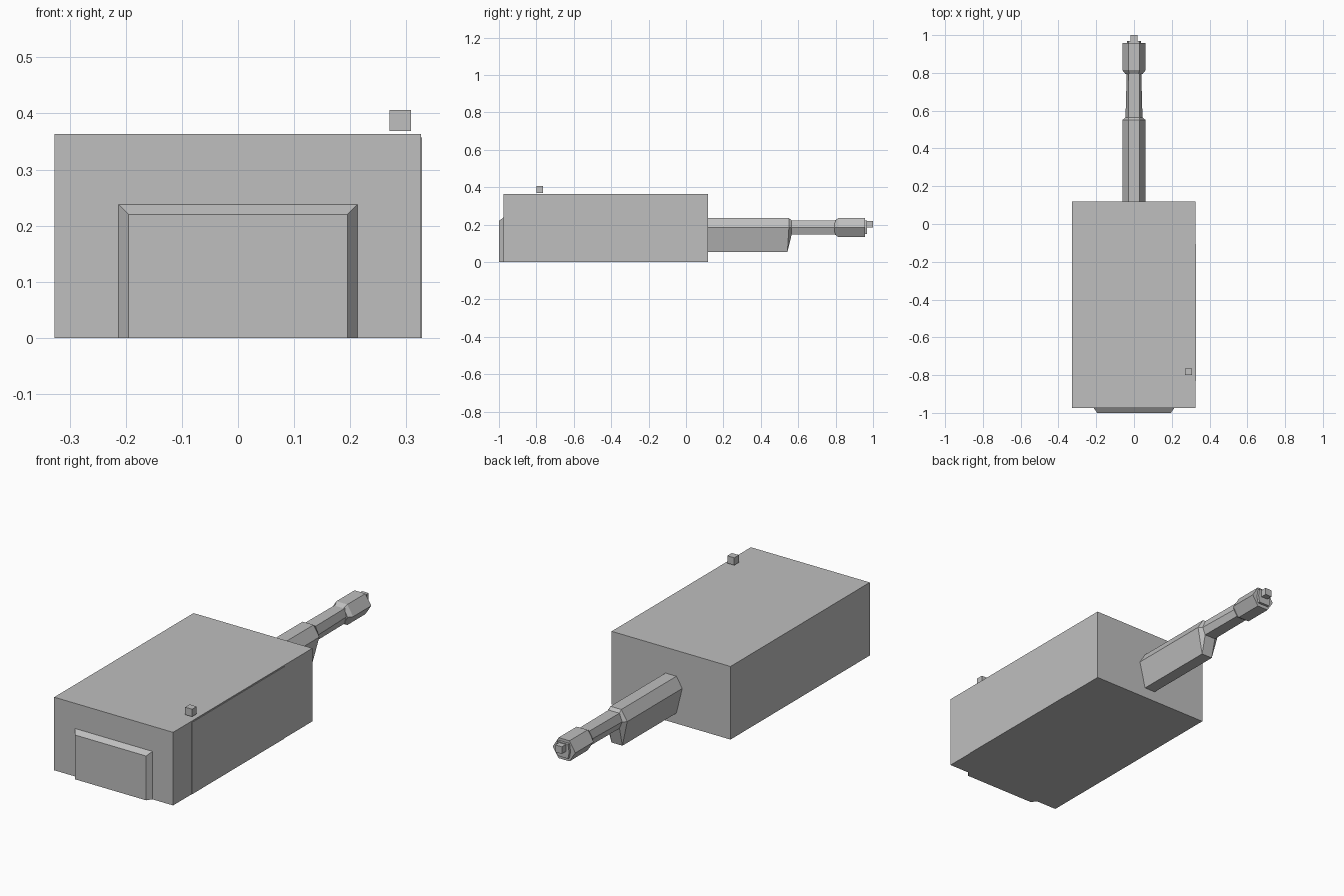
import bpy
import bmesh

cube = bpy.data.objects.get("Cube")
if cube:
    bpy.data.objects.remove(cube, do_unlink=True)

grey = bpy.data.materials.new("plain_grey")
grey.use_nodes = True
grey.diffuse_color = (0.52, 0.52, 0.52, 1)
grey.node_tree.nodes["Principled BSDF"].inputs["Base Color"].default_value = grey.diffuse_color


def loft(name, rings):
    """Skin a closed solid through rings that have equal point counts."""
    bm = bmesh.new()
    loops = [[bm.verts.new(p) for p in ring] for ring in rings]
    count = len(loops[0])
    for a, b in zip(loops, loops[1:]):
        for i in range(count):
            j = (i + 1) % count
            bm.faces.new((a[i], a[j], b[j], b[i]))
    bm.faces.new(loops[0])
    bm.faces.new(loops[-1])
    bmesh.ops.recalc_face_normals(bm, faces=bm.faces)
    mesh = bpy.data.meshes.new(name)
    bm.to_mesh(mesh)
    bm.free()
    mesh.materials.append(grey)
    obj = bpy.data.objects.new(name, mesh)
    bpy.context.collection.objects.link(obj)
    return obj


def rect(y, x0, x1, z0, z1):
    return [(x0, y, z0), (x1, y, z0), (x1, y, z1), (x0, y, z1)]


def box(name, x0, x1, y0, y1, z0, z1):
    return loft(name, [rect(y0, x0, x1, z0, z1), rect(y1, x0, x1, z0, z1)])


def hexagon(y, wide, flat, bottom, middle, top, lean=0):
    """Hexagon with flat top and bottom; lean shifts the bottom along y."""
    return [(-flat, y + lean, bottom), (flat, y + lean, bottom), (wide, y, middle),
            (flat, y, top), (-flat, y, top), (-wide, y, middle)]


# Main block with a thin panel on its left side
box("body", -0.327, 0.326, -0.975, 0.118, 0, 0.363)
box("side_panel", 0.32, 0.328, -0.83, -0.105, 0, 0.357)

# Bevelled front plate standing on the ground
loft("front_plate", [rect(-0.97, -0.213, 0.213, 0, 0.238),
                     rect(-0.975, -0.213, 0.213, 0, 0.238),
                     rect(-1.0, -0.195, 0.195, 0, 0.22)])

# Small cube hovering over the roof
box("roof_cube", 0.27, 0.308, -0.80, -0.764, 0.369, 0.406)

# Deep sleeve narrowing into a slim barrel
loft("barrel", [hexagon(0.10, 0.062, 0.03, 0.052, 0.183, 0.235),
                hexagon(0.55, 0.062, 0.03, 0.052, 0.183, 0.235, -0.008),
                hexagon(0.565, 0.045, 0.03, 0.147, 0.183, 0.222),
                hexagon(0.81, 0.038, 0.028, 0.147, 0.183, 0.222)])

# Wider muzzle with chamfered rear and stepped end
loft("muzzle", [hexagon(0.795, 0.046, 0.024, 0.147, 0.183, 0.222),
                hexagon(0.815, 0.062, 0.03, 0.133, 0.183, 0.235),
                hexagon(0.957, 0.062, 0.03, 0.133, 0.183, 0.235)])
loft("muzzle_step", [hexagon(y, 0.036, 0.03, 0.15, 0.183, 0.222)
                     for y in (0.95, 0.969)])
box("muzzle_tip", -0.018, 0.018, 0.96, 1.0, 0.183, 0.218)
